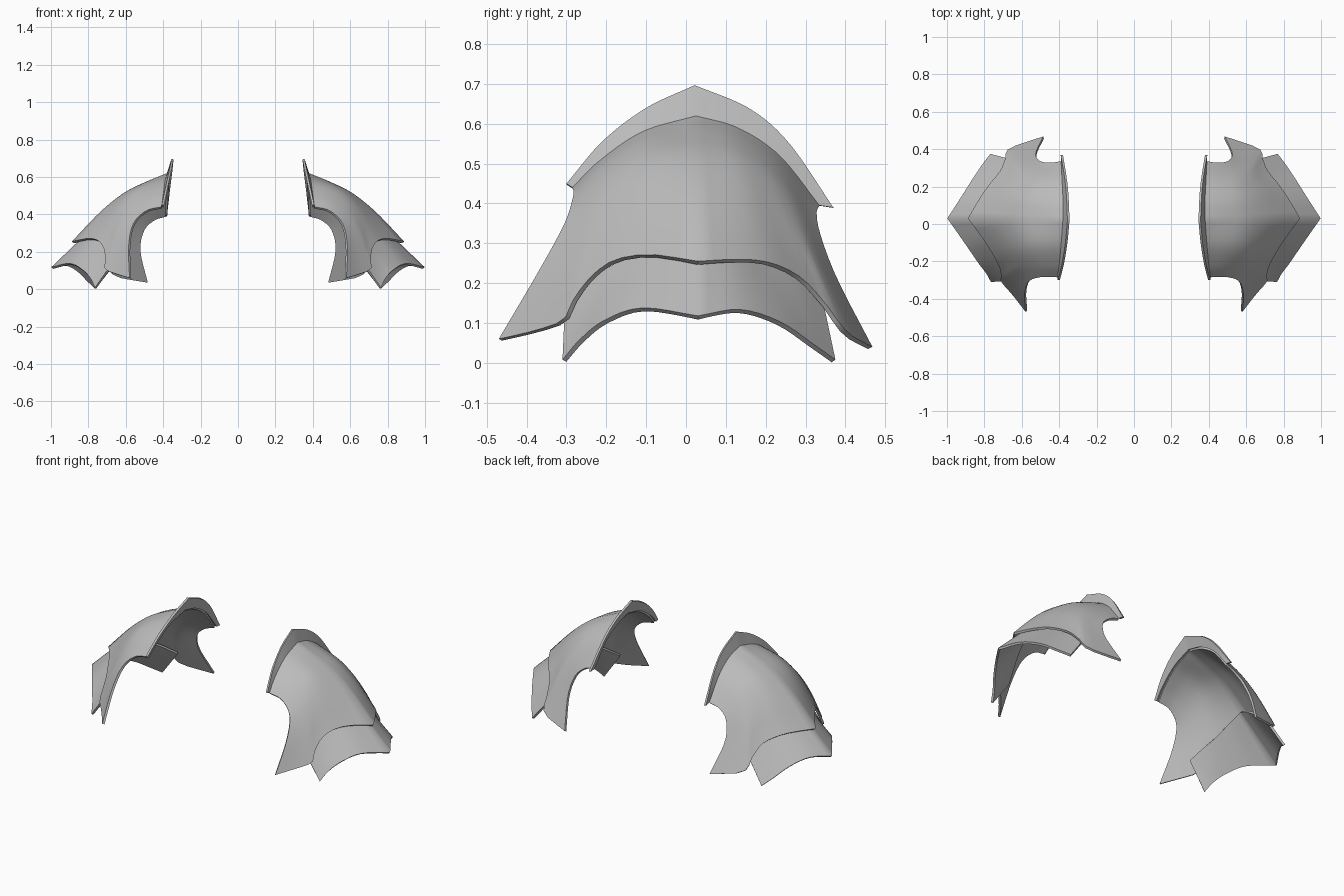
import bpy, math
from mathutils import Vector

cube = bpy.data.objects.get("Cube")
if cube:
    bpy.data.objects.remove(cube, do_unlink=True)

# Plain grey metal
steel = bpy.data.materials.new("grey_steel")
steel.use_nodes = True
grey = (0.5, 0.5, 0.5, 1)
steel.diffuse_color = grey
steel.node_tree.nodes["Principled BSDF"].inputs["Base Color"].default_value = grey


def curve(points):
    """Smooth curve through the points, as a function of t in 0..1."""
    p = [Vector(q) for q in points]
    p = [2 * p[0] - p[1]] + p + [2 * p[-1] - p[-2]]
    spans = len(p) - 3

    def at(t):
        i = min(int(t * spans), spans - 1)
        f = t * spans - i
        a, b, c, d = p[i:i + 4]
        return b + 0.5 * f * (c - a + f * (2 * a - 5 * b + 4 * c - d + f * (3 * (b - c) + d - a)))
    return at


def ruled(top, bottom):
    return lambda u, v: top(u).lerp(bottom(u), v)


def coons(top, bottom, start, end, bulge):
    """Patch filling four boundary curves; the hem's shape fades out quickly upward."""
    def at(u, v):
        f = v * v
        rows = top(u).lerp(bottom(u), f)
        cols = start(v).lerp(end(v), u)
        flat = top(0).lerp(top(1), u).lerp(bottom(0).lerp(bottom(1), u), f)
        swell = 16 * u * (1 - u) * v * (1 - v) * bulge
        return rows + cols - flat + swell * Vector((0.6, 0, 0.8))
    return at


def plate(name, front, back, nv, thickness, nu=16):
    """Two patches meeting at the ridge, thickened inward and mirrored to both sides."""
    rows = [[front(i / nu, j / nv) for j in range(nv + 1)] for i in range(nu)]
    rows += [[back(i / nu, j / nv) for j in range(nv + 1)] for i in range(nu + 1)]
    w = nv + 1
    faces = [(i * w + j, i * w + j + 1, (i + 1) * w + j + 1, (i + 1) * w + j)
             for i in range(len(rows) - 1) for j in range(nv)]
    mesh = bpy.data.meshes.new(name)
    mesh.from_pydata([v for row in rows for v in row], [], faces)
    mesh.materials.append(steel)
    ob = bpy.data.objects.new(name, mesh)
    bpy.context.collection.objects.link(ob)
    solid = ob.modifiers.new("thickness", 'SOLIDIFY')
    solid.thickness, solid.offset = thickness, -1
    ob.modifiers.new("both_sides", 'MIRROR').use_mirror_merge = False
    bpy.ops.object.select_all(action='DESELECT')
    ob.select_set(True)
    bpy.context.view_layer.objects.active = ob
    bpy.ops.object.convert(target='MESH')
    bpy.ops.object.shade_smooth_by_angle(angle=math.radians(50))


# Neck edge, shared by the shoulder plate and the collar
neck_front = curve([(.41, -.285, .44), (.40, -.22, .505), (.39, -.11, .58), (.38, .025, .62)])
neck_back = curve([(.38, .025, .62), (.38, .13, .59), (.385, .235, .52), (.39, .335, .395)])

# Shoulder plate: large domed shell with a sweeping lower edge
front_edge = curve([(.41, -.285, .44), (.49, -.283, .42), (.56, -.305, .35),
                    (.585, -.37, .23), (.58, -.47, .06)])
back_edge = curve([(.39, .335, .395), (.45, .328, .375), (.505, .338, .32),
                   (.525, .38, .21), (.485, .468, .04)])
ridge = curve([(.38, .025, .62), (.49, .027, .575), (.61, .03, .515),
               (.74, .03, .41), (.888, .03, .255)])
hem_front = curve([(.58, -.47, .06), (.645, -.385, .08), (.71, -.31, .107), (.71, -.285, .155),
                   (.717, -.24, .215), (.745, -.18, .258), (.8, -.09, .272), (.888, .03, .255)])
hem_back = curve([(.888, .03, .255), (.83, .13, .26), (.775, .21, .252), (.715, .285, .217),
                  (.69, .345, .155), (.665, .405, .077), (.485, .468, .04)])
plate("shoulder_plate",
      coons(neck_front, hem_front, front_edge, ridge, .012),
      coons(neck_back, hem_back, ridge, back_edge, .004), 14, .013)

# Collar: upright flange rising from the neck edge
rim_front = curve([(.408, -.3, .45), (.385, -.21, .556), (.367, -.1, .64), (.356, .022, .697)])
rim_back = curve([(.356, .022, .697), (.362, .16, .638), (.373, .26, .55), (.392, .37, .39)])
plate("collar", ruled(rim_front, neck_front), ruled(rim_back, neck_back), 2, .012)

# Lower plate: arched lame reaching well up under the shoulder plate
tuck_front = curve([(.655, -.303, .165), (.685, -.225, .22), (.715, -.145, .27),
                    (.735, -.06, .325), (.745, .03, .36)])
tuck_back = curve([(.745, .03, .36), (.735, .11, .325), (.715, .19, .27),
                   (.685, .27, .22), (.645, .342, .165)])
arch_front = curve([(.765, -.31, .008), (.79, -.265, .06), (.835, -.205, .107),
                    (.9, -.11, .138), (.998, .03, .118)])
arch_back = curve([(.998, .03, .118), (.93, .135, .134), (.867, .235, .104),
                   (.81, .32, .047), (.768, .375, .008)])
plate("lower_plate", ruled(tuck_front, arch_front), ruled(tuck_back, arch_back), 6, .013)
